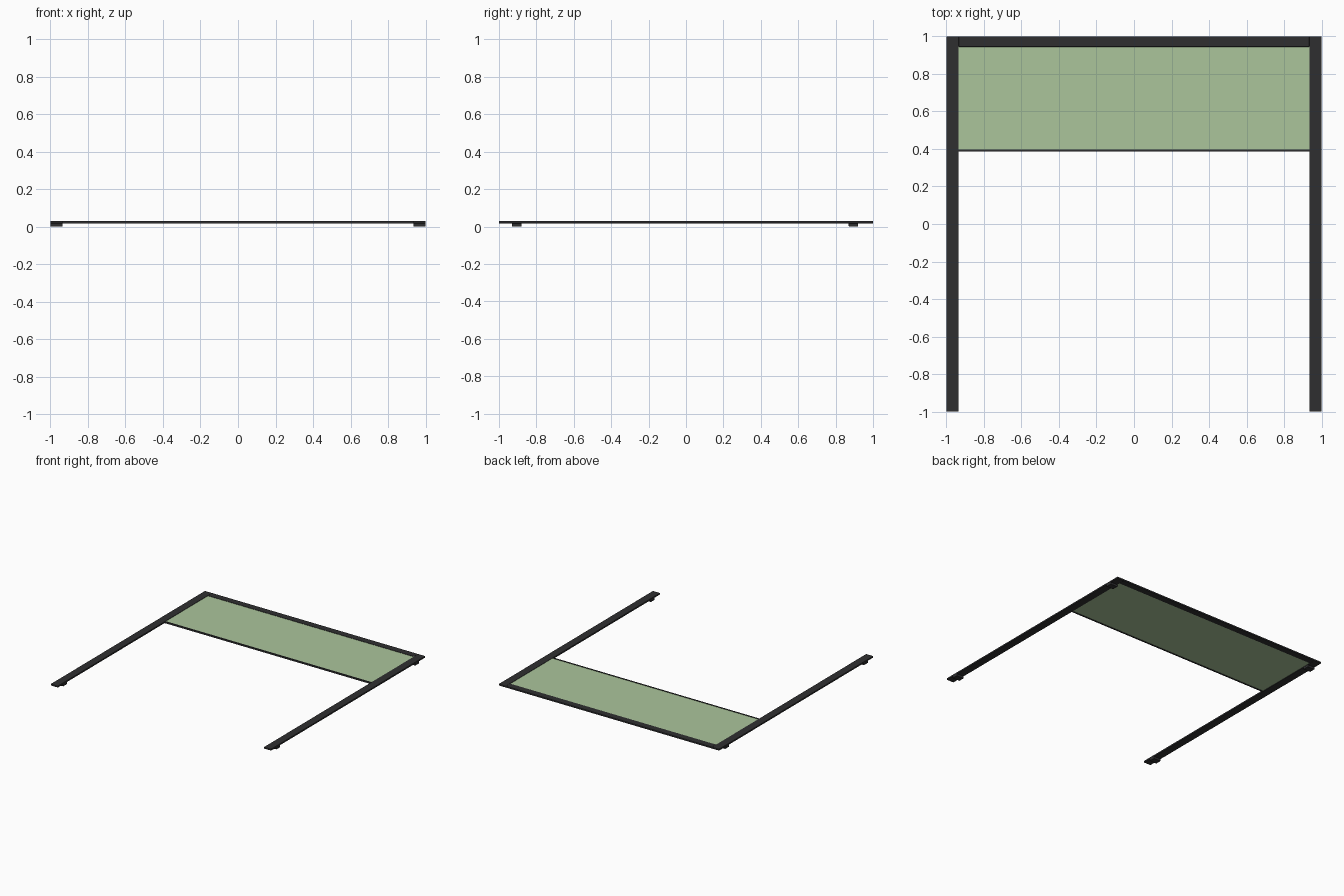
import bpy

if "Cube" in bpy.data.objects:
    bpy.data.objects.remove(bpy.data.objects["Cube"])


def material(name, color):
    m = bpy.data.materials.new(name)
    m.diffuse_color = color
    m.use_nodes = True
    m.node_tree.nodes["Principled BSDF"].inputs["Base Color"].default_value = m.diffuse_color
    return m


dark = material("dark_metal", (0.028, 0.028, 0.03, 1))
green = material("green_glass", (0.41, 0.56, 0.33, 0.85))


def box(name, x, y, z, mat, bevel=0.0):
    """Box from (min, max) ranges on each axis."""
    bpy.ops.mesh.primitive_cube_add(size=1, location=[sum(r) / 2 for r in (x, y, z)])
    ob = bpy.context.object
    ob.name = name
    ob.scale = [r[1] - r[0] for r in (x, y, z)]
    bpy.ops.object.transform_apply(location=False, rotation=False, scale=True)
    ob.data.materials.append(mat)
    if bevel:
        b = ob.modifiers.new("bevel", 'BEVEL')
        b.width = bevel
        b.segments = 2
    return ob


TOP = (0.017, 0.03)

# Side rails with a foot near each end
for side, s in (("left", -1), ("right", 1)):
    xr = sorted((s * 0.935, s * 1.0))
    box(side + "_rail", xr, (-1, 1), TOP, dark, 0.002)
    box(side + "_front_foot", xr, (-0.93, -0.88), (0, 0.018), dark, 0.002)
    box(side + "_back_foot", xr, (0.87, 0.92), (0, 0.018), dark, 0.002)

# Back rail and thin front edge strip
box("back_rail", (-0.935, 0.935), (0.945, 1), TOP, dark, 0.002)
box("edge_strip", (-0.935, 0.935), (0.386, 0.396), TOP, dark)

# Translucent panel
box("panel", (-0.935, 0.935), (0.395, 0.946), (0.021, 0.027), green)
